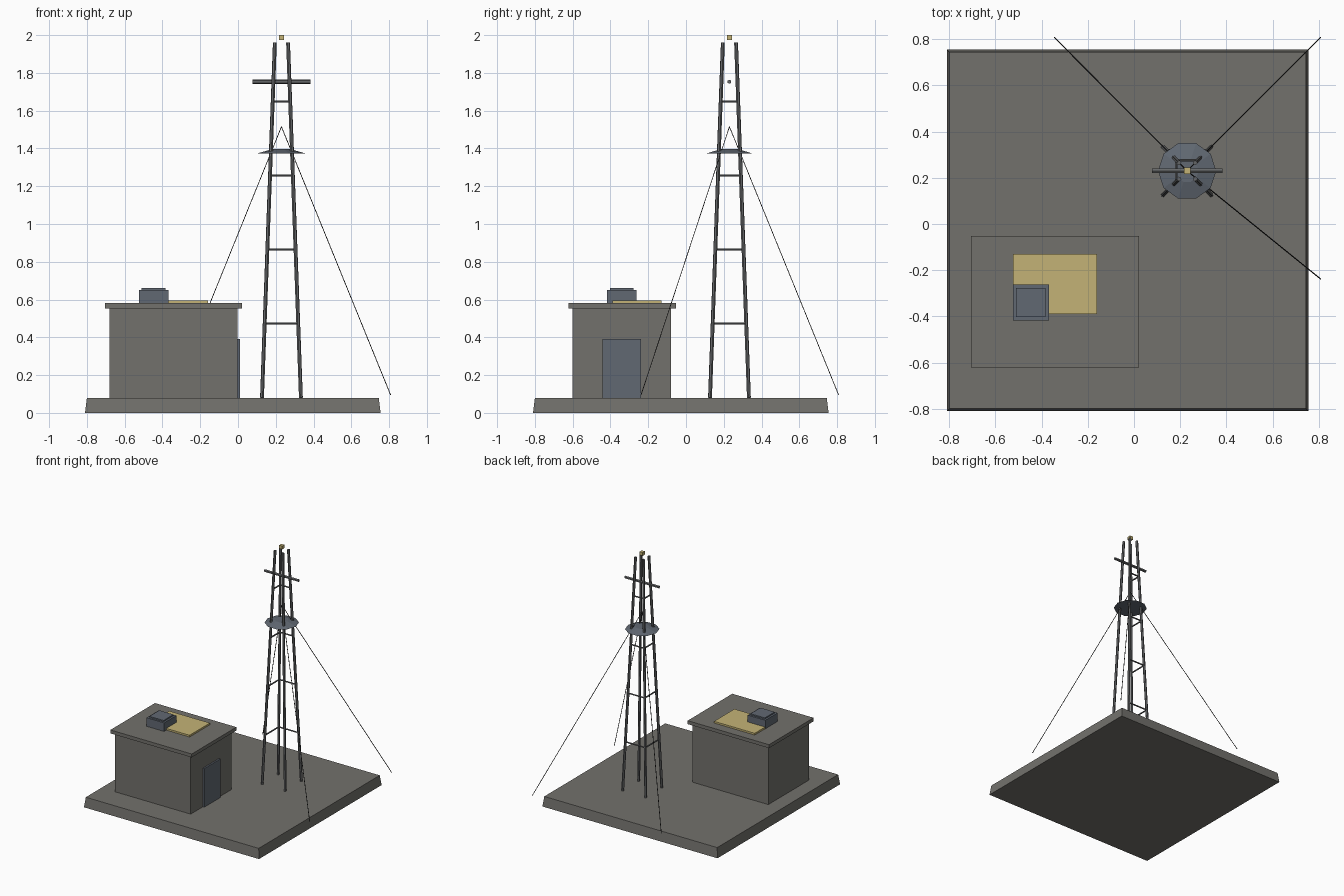
import bpy, bmesh, math
from mathutils import Vector, Matrix

if "Cube" in bpy.data.objects:
    bpy.data.objects.remove(bpy.data.objects["Cube"])


def material(name, rgb):
    m = bpy.data.materials.new(name)
    m.diffuse_color = (*rgb, 1)
    m.use_nodes = True
    m.node_tree.nodes["Principled BSDF"].inputs["Base Color"].default_value = m.diffuse_color
    return m


CONCRETE = material("concrete", (0.17, 0.165, 0.15))
STEEL = material("steel", (0.13, 0.135, 0.14))
BLUE_GREY = material("blue_grey", (0.12, 0.14, 0.17))
GOLD = material("gold", (0.55, 0.45, 0.18))
WIRE = material("wire", (0.03, 0.03, 0.03))


def finish(name, bm, mat):
    mesh = bpy.data.meshes.new(name)
    bm.to_mesh(mesh)
    bm.free()
    mesh.materials.append(mat)
    ob = bpy.data.objects.new(name, mesh)
    bpy.context.collection.objects.link(ob)
    return ob


def box(name, lo, hi, mat, inset=0.0):
    """Box between two corners; inset pulls the top edges inward."""
    lo, hi = Vector(lo), Vector(hi)
    mid, size = (lo + hi) / 2, hi - lo
    bm = bmesh.new()
    bmesh.ops.create_cube(bm, size=1)
    for v in bm.verts:
        top = v.co.z > 0
        sx, sy = math.copysign(1, v.co.x), math.copysign(1, v.co.y)
        v.co = mid + v.co * size
        if top:
            v.co -= Vector((sx, sy, 0)) * inset
    return finish(name, bm, mat)


def add_beam(bm, a, b, r, sides):
    a, b = Vector(a), Vector(b)
    d = b - a
    rot = d.to_track_quat('Z', 'Y').to_matrix().to_4x4()
    bmesh.ops.create_cone(bm, cap_ends=True, segments=sides, radius1=r, radius2=r,
                          depth=d.length, matrix=Matrix.Translation((a + b) / 2) @ rot)


def beams(name, pairs, r, sides, mat):
    bm = bmesh.new()
    for a, b in pairs:
        add_beam(bm, a, b, r, sides)
    return finish(name, bm, mat)


# Ground slab
box("base_slab", (-0.81, -0.81, 0), (0.755, 0.755, 0.08), CONCRETE, 0.01)

# Hut with roof, door and rooftop equipment
box("hut_walls", (-0.68, -0.60, 0.08), (-0.003, -0.08, 0.555), CONCRETE)
box("hut_roof", (-0.705, -0.622, 0.553), (0.022, -0.053, 0.581), CONCRETE)
box("hut_door", (-0.01, -0.443, 0.08), (0.01, -0.239, 0.392), BLUE_GREY)
box("roof_panel", (-0.523, -0.39, 0.575), (-0.16, -0.13, 0.595), GOLD)
box("vent_box", (-0.525, -0.418, 0.575), (-0.368, -0.262, 0.65), BLUE_GREY)
box("vent_cap", (-0.51, -0.403, 0.648), (-0.383, -0.277, 0.66), BLUE_GREY)

# Lattice tower
C = 0.23
Z0, Z1 = 0.08, 1.96


def leg_point(sx, sy, z):
    h = 0.103 + (0.035 - 0.103) * (z - Z0) / (Z1 - Z0)
    return (C + sx * h, C + sy * h, z)


corners = [(-1, -1), (-1, 1), (1, 1), (1, -1)]
beams("tower_legs", [(leg_point(*c, Z0), leg_point(*c, Z1)) for c in corners],
      0.0105, 6, STEEL)

# Rungs on the left and back faces only
rungs = []
for z in (0.473, 0.865, 1.257, 1.648):
    for i in (0, 1):
        rungs.append((leg_point(*corners[i], z), leg_point(*corners[i + 1], z)))
beams("tower_rungs", rungs, 0.006, 6, STEEL)

# Shallow conical platform
bm = bmesh.new()
bmesh.ops.create_cone(bm, cap_ends=True, segments=10, radius1=0.126, radius2=0.05, depth=0.022,
                      matrix=Matrix.Translation((C, C, 1.385)) @ Matrix.Rotation(math.pi / 2, 4, 'Z'))
finish("tower_platform", bm, BLUE_GREY)

# Antenna bar and beacon
beams("antenna_bar", [((0.078, C, 1.753), (0.384, C, 1.753))], 0.011, 6, STEEL)
box("beacon", (C - 0.014, C - 0.014, 1.973), (C + 0.014, C + 0.014, 2.0), GOLD)

# Guy wires
ends = [(-0.345, 0.808, 0.095), (0.808, 0.808, 0.095), (0.808, -0.238, 0.095)]
beams("guy_wires", [((C, C, 1.515), e) for e in ends], 0.0025, 4, WIRE)
